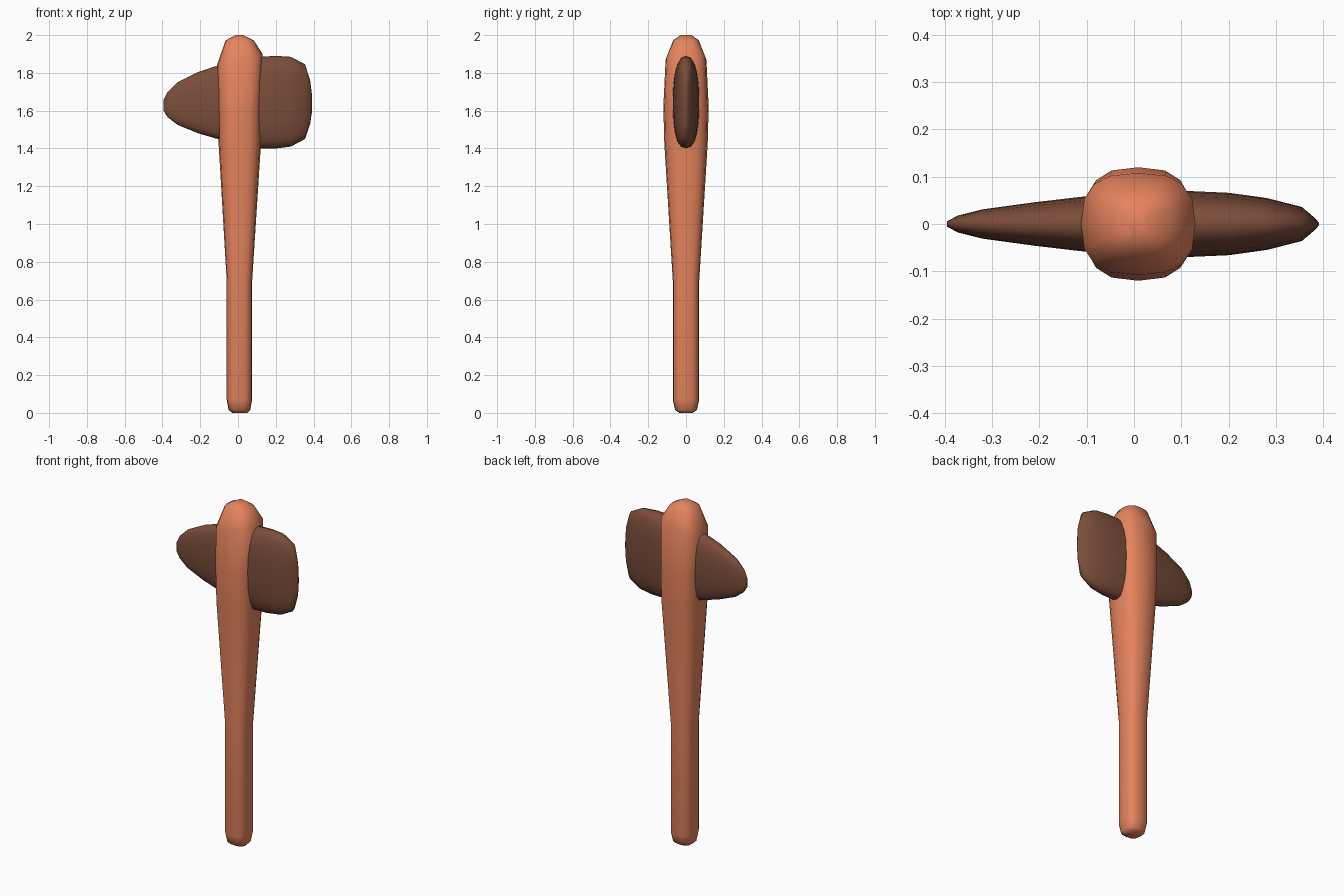
import bpy, bmesh, math
from mathutils import Vector

if "Cube" in bpy.data.objects:
    bpy.data.objects.remove(bpy.data.objects["Cube"])


def material(name, color):
    m = bpy.data.materials.new(name)
    m.diffuse_color = (*color, 1)
    m.use_nodes = True
    m.node_tree.nodes["Principled BSDF"].inputs["Base Color"].default_value = m.diffuse_color
    return m


def power(c, n):
    return math.copysign(abs(c) ** (2 / n), c)


def loft(name, rings, mat, smooth_angle):
    """Skin a list of equal-length point rings and cap both ends."""
    bm = bmesh.new()
    loops = [[bm.verts.new(p) for p in ring] for ring in rings]
    count = len(loops[0])
    for a, b in zip(loops, loops[1:]):
        for i in range(count):
            j = (i + 1) % count
            bm.faces.new((a[i], a[j], b[j], b[i]))
    bm.faces.new(loops[0])
    bm.faces.new(loops[-1])
    bmesh.ops.recalc_face_normals(bm, faces=bm.faces)
    mesh = bpy.data.meshes.new(name)
    bm.to_mesh(mesh)
    bm.free()
    mesh.materials.append(mat)
    obj = bpy.data.objects.new(name, mesh)
    bpy.context.collection.objects.link(obj)
    bpy.ops.object.select_all(action='DESELECT')
    obj.select_set(True)
    bpy.context.view_layer.objects.active = obj
    bpy.ops.object.shade_smooth_by_angle(angle=math.radians(smooth_angle))
    return obj


wood = material("wood", (0.79, 0.23, 0.11))
stone = material("stone", (0.20, 0.075, 0.042))

# Handle: z, left x, right x, half depth, tilt of the ring
handle_sections = [
    (0.00, -0.03, 0.05, 0.035, 0), (0.015, -0.05, 0.065, 0.058, 0),
    (0.07, -0.06, 0.075, 0.070, 0), (0.70, -0.06, 0.075, 0.070, 0),
    (1.43, -0.103, 0.122, 0.115, 0), (1.62, -0.106, 0.124, 0.120, 0),
    (1.87, -0.112, 0.130, 0.108, 0.03), (1.972, -0.066, 0.084, 0.068, 0),
    (2.00, -0.012, 0.028, 0.030, 0),
]
rings = []
for z, left, right, depth, tilt in handle_sections:
    mid, half = (left + right) / 2, (right - left) / 2
    ring = []
    for i in range(16):
        a = math.tau * i / 16
        u, v = power(math.cos(a), 2.7), power(math.sin(a), 2.7)
        ring.append(Vector((mid + half * u, depth * v, z + tilt * u)))
    rings.append(ring)
loft("handle", rings, wood, 60)

# Axe head: x, bottom z, top z, half thickness
head_sections = [
    (-0.395, 1.60, 1.655, 0.006), (-0.372, 1.565, 1.70, 0.018),
    (-0.32, 1.525, 1.75, 0.031), (-0.21, 1.48, 1.805, 0.046),
    (-0.09, 1.445, 1.845, 0.060), (0.11, 1.40, 1.885, 0.070),
    (0.20, 1.40, 1.89, 0.066), (0.28, 1.41, 1.885, 0.055),
    (0.355, 1.45, 1.845, 0.036), (0.382, 1.53, 1.76, 0.013),
    (0.391, 1.59, 1.69, 0.003),
]
rings = []
for x, low, high, thick in head_sections:
    mid, half = (low + high) / 2, (high - low) / 2
    rings.append([Vector((x,
                          thick * power(math.cos(math.tau * i / 20), 2.5),
                          mid + half * power(math.sin(math.tau * i / 20), 2.5)))
                  for i in range(20)])
loft("axe_head", rings, stone, 60)
